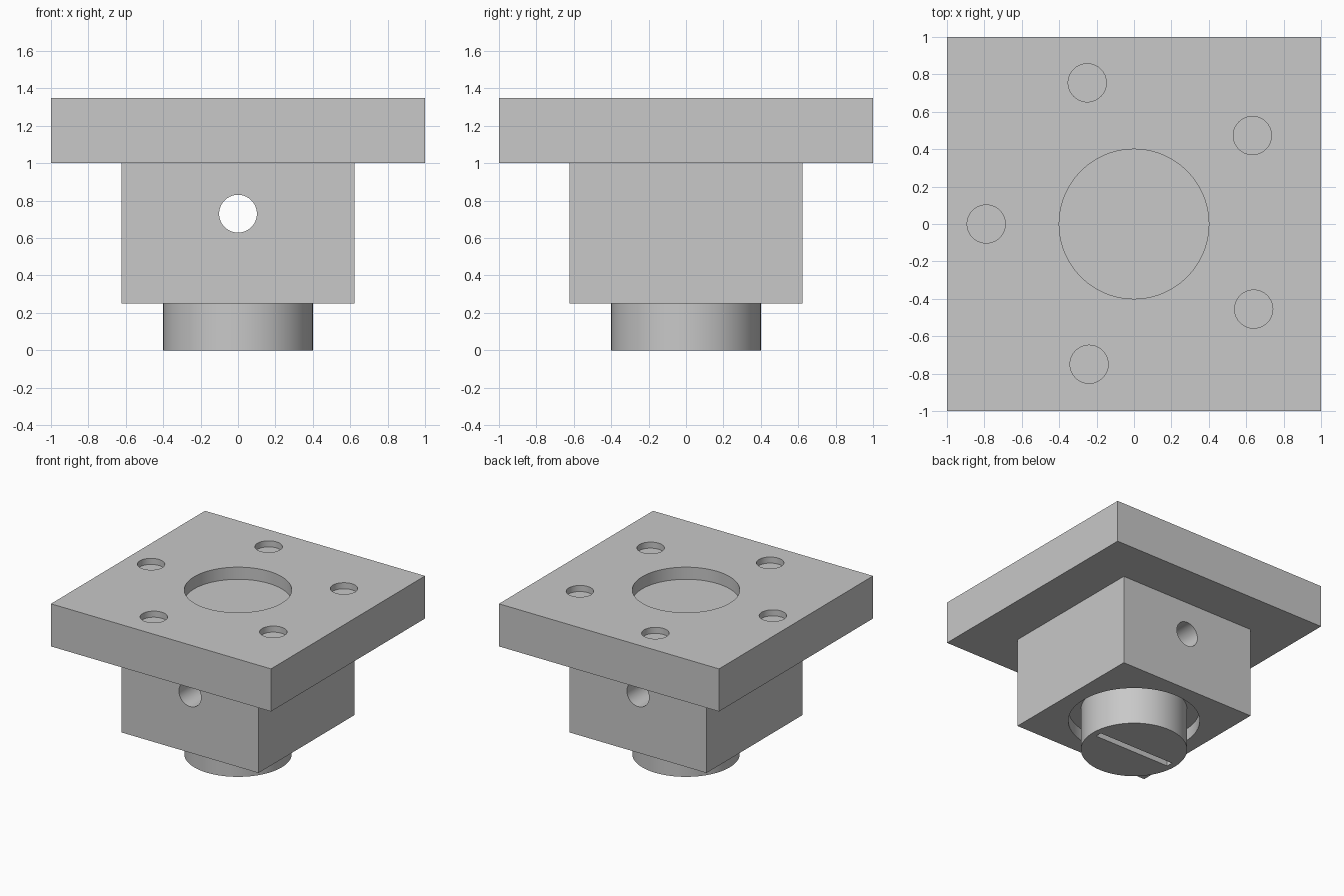
import bpy, math

if "Cube" in bpy.data.objects:
    bpy.data.objects.remove(bpy.data.objects["Cube"])

grey = bpy.data.materials.new("plain grey")
grey.diffuse_color = (0.58, 0.58, 0.58, 1)
grey.use_nodes = True
grey.node_tree.nodes["Principled BSDF"].inputs["Base Color"].default_value = grey.diffuse_color


def box(name, size, z0, z1):
    bpy.ops.mesh.primitive_cube_add(size=1, location=(0, 0, (z0 + z1) / 2))
    ob = bpy.context.object
    ob.name = name
    ob.scale = (size[0], size[1], z1 - z0)
    bpy.ops.object.transform_apply(location=True, rotation=True, scale=True)
    ob.data.materials.append(grey)
    return ob


def rod(name, radius, length, centre, rot=(0, 0, 0), sides=96):
    bpy.ops.mesh.primitive_cylinder_add(vertices=sides, radius=radius, depth=length,
                                        location=centre, rotation=rot)
    ob = bpy.context.object
    ob.name = name
    bpy.ops.object.transform_apply(location=True, rotation=True, scale=True)
    ob.data.materials.append(grey)
    return ob


def cut(ob, cutters):
    bpy.ops.object.select_all(action='DESELECT')
    ob.select_set(True)
    bpy.context.view_layer.objects.active = ob
    for c in cutters:
        m = ob.modifiers.new("cut", 'BOOLEAN')
        m.operation, m.solver, m.object = 'DIFFERENCE', 'EXACT', c
        bpy.ops.object.modifier_apply(modifier=m.name)
        bpy.data.objects.remove(c)
    bpy.ops.object.shade_smooth_by_angle(angle=math.radians(30))


# Heights of the part boundaries
Z_BLOCK, Z_PLATE, Z_TOP = 0.25, 1.0, 1.35

# Top plate with a shallow round pocket and five blind holes
plate = box("top_plate", (2, 2), Z_PLATE, Z_TOP)
holes = [(-0.25, 0.755), (0.633, 0.473), (-0.79, 0), (0.64, -0.455), (-0.24, -0.75)]
pockets = [rod("pocket_cutter", 0.4, 0.2, (0, 0, Z_TOP))]
pockets += [rod("hole_cutter", 0.102, 0.1, (x, y, Z_TOP), sides=64) for x, y in holes]
cut(plate, pockets)

# Square block with a cross bore and a round recess underneath
block = box("block", (1.246, 1.246), Z_BLOCK, Z_PLATE)
cut(block, [rod("bore_cutter", 0.101, 3, (0, 0, 0.73), (math.pi / 2, 0, 0), 64),
            rod("recess_cutter", 0.495, 0.2, (0, 0, Z_BLOCK))])

# Round foot seated in the recess, with a slot in its end
foot = rod("foot", 0.4, Z_BLOCK + 0.1, (0, 0, (Z_BLOCK + 0.1) / 2))
cut(foot, [box("slot_cutter", (0.7, 0.055), -0.08, 0.08)])
